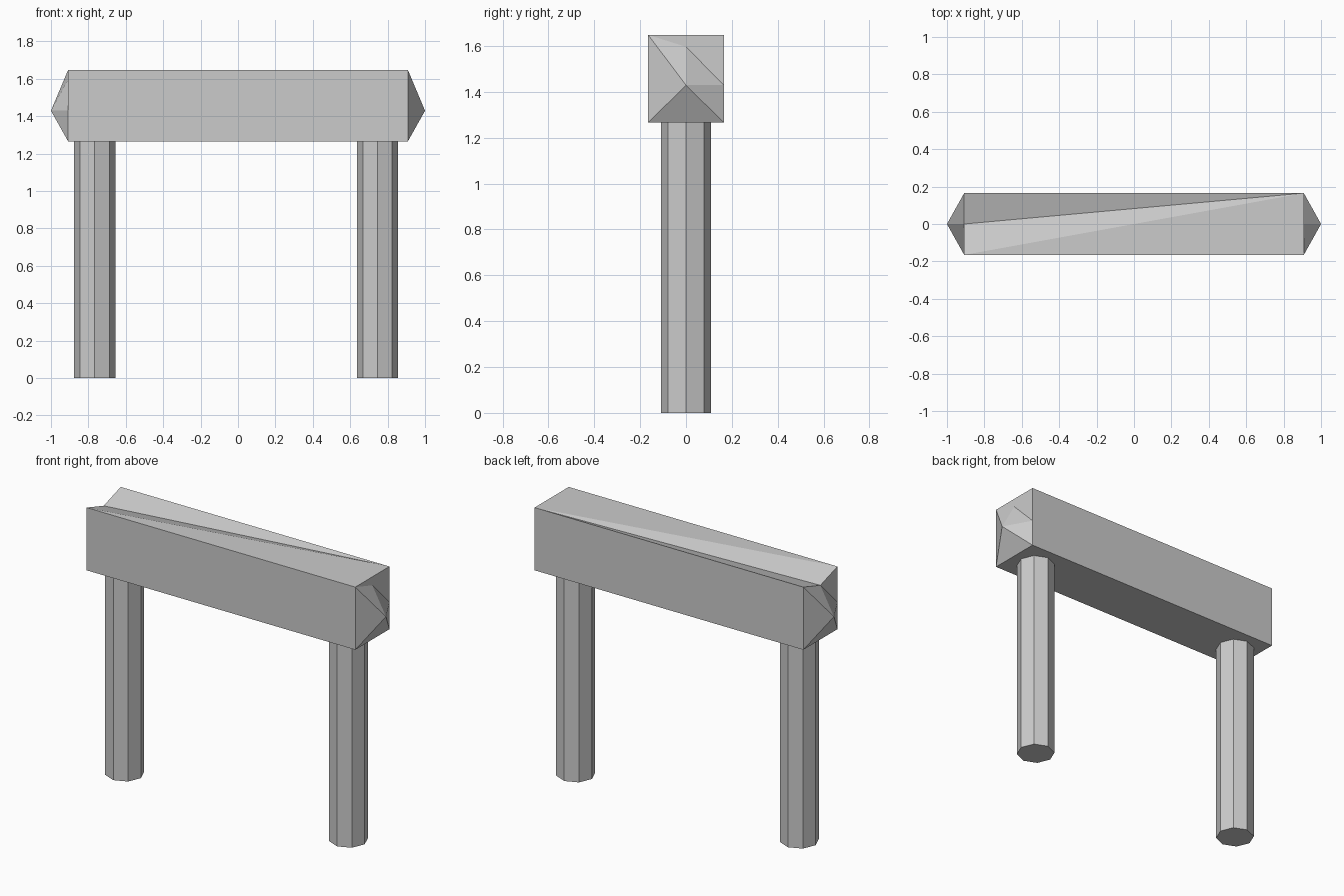
import bpy, bmesh

if "Cube" in bpy.data.objects:
    bpy.data.objects.remove(bpy.data.objects["Cube"])

W = 0.165                        # half depth of the beam
X, TIP = 0.908, 1.0              # beam shoulder and pointed tip
TOP, DIP, MID, BOT = 1.648, 1.596, 1.429, 1.265


def end_points(bm, s):
    """Vertices of one pointed end; the other end is the same turned half round."""
    def v(x, y, z):
        return bm.verts.new((s * x, s * y, z))
    return {
        "ft": v(X, -W, TOP), "n": v(X, 0, DIP), "bt": v(X, W, TOP),
        "fm": v(X, -W, MID), "tip": v(TIP, 0, MID), "bm": v(X, W, MID),
        "fb": v(X, -W, BOT), "b": v(X, 0, BOT), "bb": v(X, W, BOT),
    }


# beam with pointed ends and a notched top edge
bm = bmesh.new()
R, L = end_points(bm, 1), end_points(bm, -1)
for e in (R, L):
    for face in ("tip ft n", "tip fm ft", "n tip bm", "n bm bt",
                 "tip b fb", "tip fb fm", "tip bb b", "tip bm bb"):
        bm.faces.new([e[k] for k in face.split()])
# long sides and underside
for a, b in ((R, L), (L, R)):
    bm.faces.new([a["ft"], a["fm"], a["fb"], b["bb"], b["bm"], b["bt"]])
bm.faces.new([R["fb"], R["b"], R["bb"], L["fb"], L["b"], L["bb"]])
# top, folded along its diagonal (left end is turned, so its "bt" is at the front)
bm.faces.new([L["bt"], R["ft"], R["bt"]])
bm.faces.new([L["bt"], R["bt"], L["n"]])
bm.faces.new([L["n"], R["bt"], L["ft"]])
bm.faces.new([R["ft"], R["n"], R["bt"]])
bmesh.ops.recalc_face_normals(bm, faces=bm.faces)
mesh = bpy.data.meshes.new("beam")
bm.to_mesh(mesh)
bm.free()
bpy.context.collection.objects.link(bpy.data.objects.new("beam", mesh))

# eight-sided posts
for name, x in (("left_post", -0.766), ("right_post", 0.746)):
    bpy.ops.mesh.primitive_cylinder_add(vertices=8, radius=0.11, depth=BOT,
                                        location=(x, 0, BOT / 2))
    bpy.context.object.name = name
